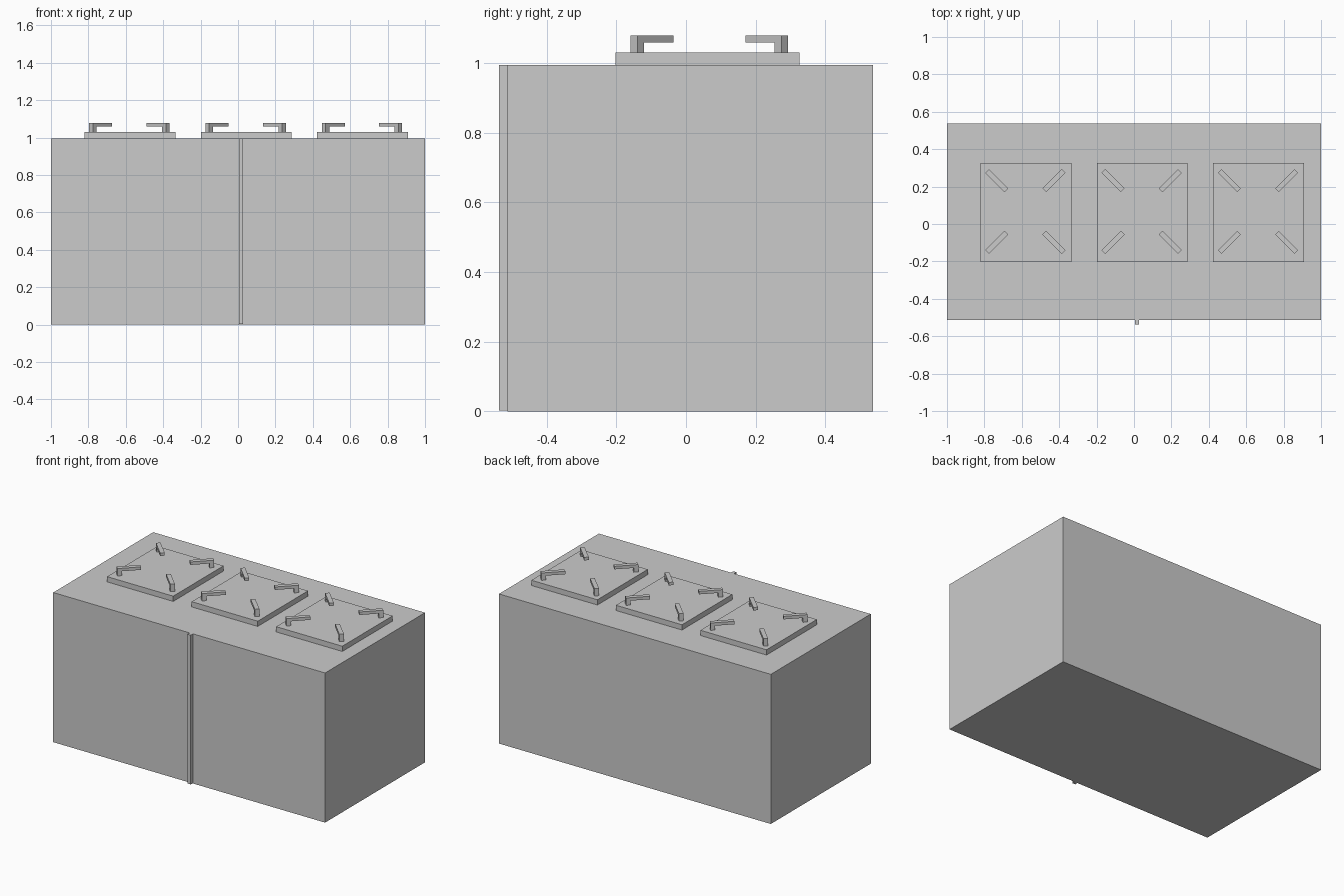
import bpy, bmesh, math
from mathutils import Matrix, Vector

if "Cube" in bpy.data.objects:
    bpy.data.objects.remove(bpy.data.objects["Cube"])


def finish(name, bm):
    bmesh.ops.recalc_face_normals(bm, faces=bm.faces)
    me = bpy.data.meshes.new(name)
    bm.to_mesh(me)
    bm.free()
    ob = bpy.data.objects.new(name, me)
    bpy.context.collection.objects.link(ob)
    return ob


def box(name, lo, hi):
    lo, hi = Vector(lo), Vector(hi)
    bm = bmesh.new()
    bmesh.ops.create_cube(bm, size=1)
    bmesh.ops.scale(bm, vec=hi - lo, verts=bm.verts)
    bmesh.ops.translate(bm, vec=(lo + hi) / 2, verts=bm.verts)
    return finish(name, bm)


def prong(name, x, y, angle):
    # L-shaped side profile (outer leg, bar reaching inwards), extruded to width
    length, width, leg, z0, z1, z2 = 0.146, 0.028, 0.028, 1.03, 1.059, 1.079
    h = length / 2
    profile = [(h, z0), (h, z2), (-h, z2), (-h, z1), (h - leg, z1), (h - leg, z0)]
    bm = bmesh.new()
    face = bm.faces.new([bm.verts.new((u, -width / 2, z)) for u, z in profile])
    ext = bmesh.ops.extrude_face_region(bm, geom=[face])
    verts = [g for g in ext["geom"] if isinstance(g, bmesh.types.BMVert)]
    bmesh.ops.translate(bm, vec=(0, width, 0), verts=verts)
    ob = finish(name, bm)
    ob.matrix_world = Matrix.Translation((x, y, 0)) @ Matrix.Rotation(angle, 4, 'Z')


# Cabinet body and the vertical door strip on its front
box("cabinet_body", (-1, -0.513, 0), (1, 0.537, 0.995))
box("door_strip", (0.005, -0.537, 0.003), (0.028, -0.513, 0.995))

# Three burner plates, each with four prongs pointing inwards
for i in range(3):
    cx = -0.578 + 0.622 * i
    box(f"burner_plate_{i}", (cx - 0.243, -0.2025, 0.995), (cx + 0.243, 0.3265, 1.03))
    for sx in (-1, 1):
        for sy in (-1, 1):
            prong(f"burner_prong_{i}", cx - 0.003 + sx * 0.153,
                  0.067 + sy * 0.165, math.atan2(sy, sx))
